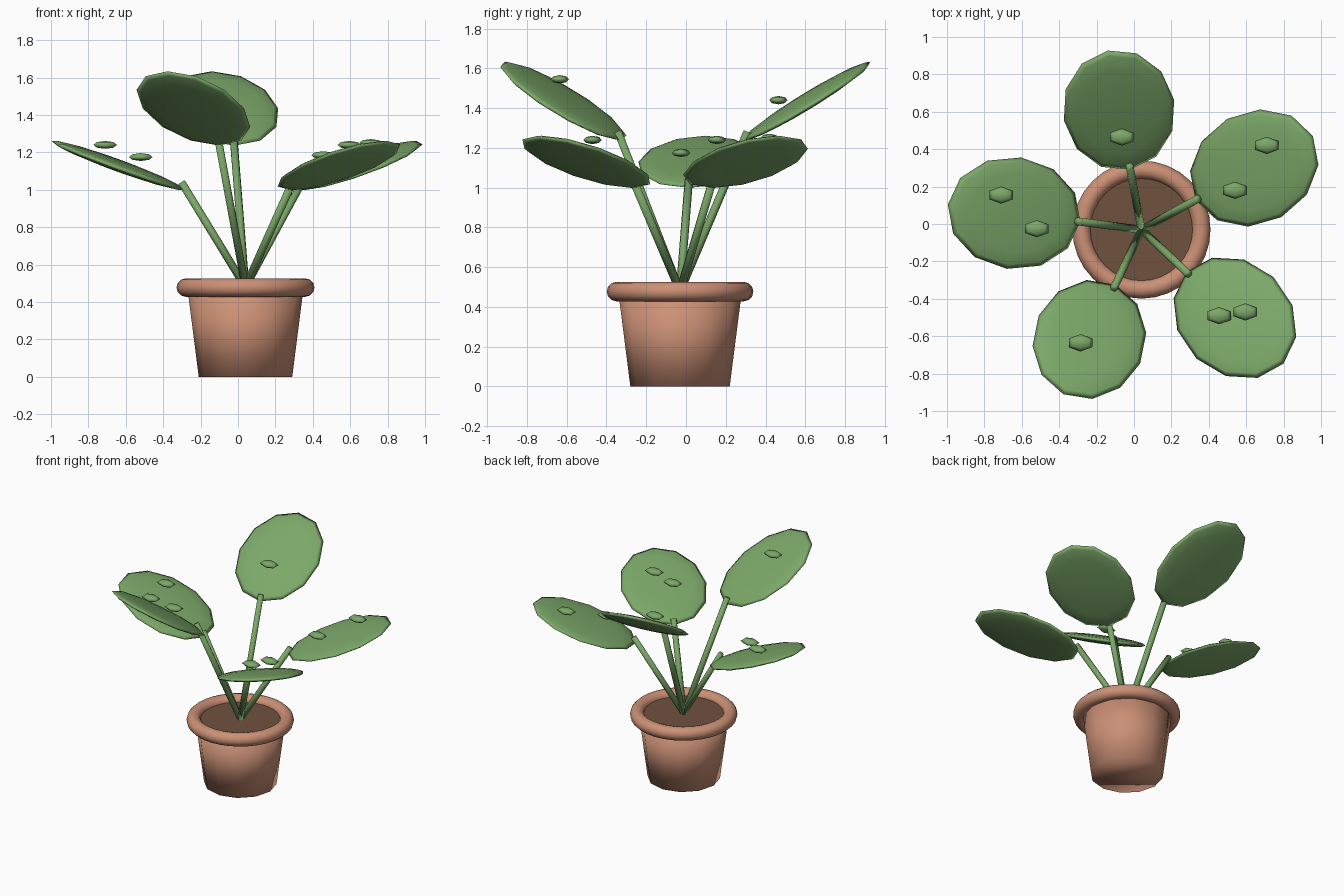
import bpy, bmesh, math
from mathutils import Matrix, Vector

if "Cube" in bpy.data.objects:
    bpy.data.objects.remove(bpy.data.objects["Cube"], do_unlink=True)


def material(name, rgb):
    mat = bpy.data.materials.new(name)
    mat.use_nodes = True
    mat.diffuse_color = (*rgb, 1)
    mat.node_tree.nodes["Principled BSDF"].inputs["Base Color"].default_value = (*rgb, 1)
    return mat


LEAF = material("leaf_green", (0.20, 0.39, 0.14))
CLAY = material("terracotta", (0.60, 0.28, 0.18))
SOIL = material("soil_brown", (0.16, 0.085, 0.05))


def finish(name, bm, mat, smooth=True):
    mesh = bpy.data.meshes.new(name)
    for face in bm.faces:
        face.smooth = smooth
    bm.to_mesh(mesh)
    bm.free()
    mesh.materials.append(mat)
    obj = bpy.data.objects.new(name, mesh)
    bpy.context.collection.objects.link(obj)
    return obj


def ellipsoid(name, centre, radii, segments, rings, mat, turn=Matrix()):
    bm = bmesh.new()
    place = Matrix.Translation(centre) @ turn @ Matrix.Diagonal((*radii, 1))
    bmesh.ops.create_uvsphere(bm, u_segments=segments, v_segments=rings, radius=1, matrix=place)
    return finish(name, bm, mat)


def rod(name, start, end, r1, r2, sides, mat, smooth=True):
    axis = end - start
    bm = bmesh.new()
    place = Matrix.Translation((start + end) / 2) @ axis.to_track_quat("Z", "Y").to_matrix().to_4x4()
    bmesh.ops.create_cone(bm, cap_ends=True, segments=sides, radius1=r1, radius2=r2,
                          depth=axis.length, matrix=place)
    return finish(name, bm, mat, smooth)


BASE = Vector((0.04, -0.03, 0))


def above(z):
    return BASE + Vector((0, 0, z))


# Pot, rim and soil
rod("pot", above(0), above(0.47), 0.25, 0.31, 12, CLAY)
rod("soil", above(0.44), above(0.485), 0.29, 0.29, 24, SOIL, smooth=False)
bpy.ops.mesh.primitive_torus_add(location=above(0.477), major_radius=0.32, minor_radius=0.049,
                                 major_segments=32, minor_segments=12)
rim = bpy.context.object
rim.name = "pot_rim"
rim.data.materials.append(CLAY)
rim.data.shade_smooth()

# Five stems with leaves, alternating low and high
for i in range(5):
    angle = 0.5 + i * math.tau / 5
    high = i % 2 == 1
    tilt, reach, leaf_z, stem_z = (0.55, 0.65, 1.435, 1.28) if high else (0.35, 0.687, 1.13, 1.04)
    out = Vector((math.cos(angle), math.sin(angle), 0))
    rod(f"stem_{i + 1}", above(0.48), above(stem_z) + out * 0.345, 0.021, 0.021, 8, LEAF)
    turn = Matrix.Rotation(angle, 4, "Z") @ Matrix.Rotation(-tilt, 4, "Y")
    ellipsoid(f"leaf_{i + 1}", above(leaf_z) + out * reach, (0.38, 0.3, 0.03), 12, 8, LEAF, turn)

# Small flat droplets hovering over the leaves
droplets = [(0.71, 0.42, 1.25), (0.54, 0.18, 1.17), (-0.065, 0.465, 1.44),
            (-0.71, 0.155, 1.24), (-0.52, -0.025, 1.175), (-0.285, -0.635, 1.545),
            (0.455, -0.49, 1.185), (0.595, -0.47, 1.24)]
for i, spot in enumerate(droplets):
    ellipsoid(f"droplet_{i + 1}", spot, (0.073, 0.046, 0.021), 6, 4, LEAF)
